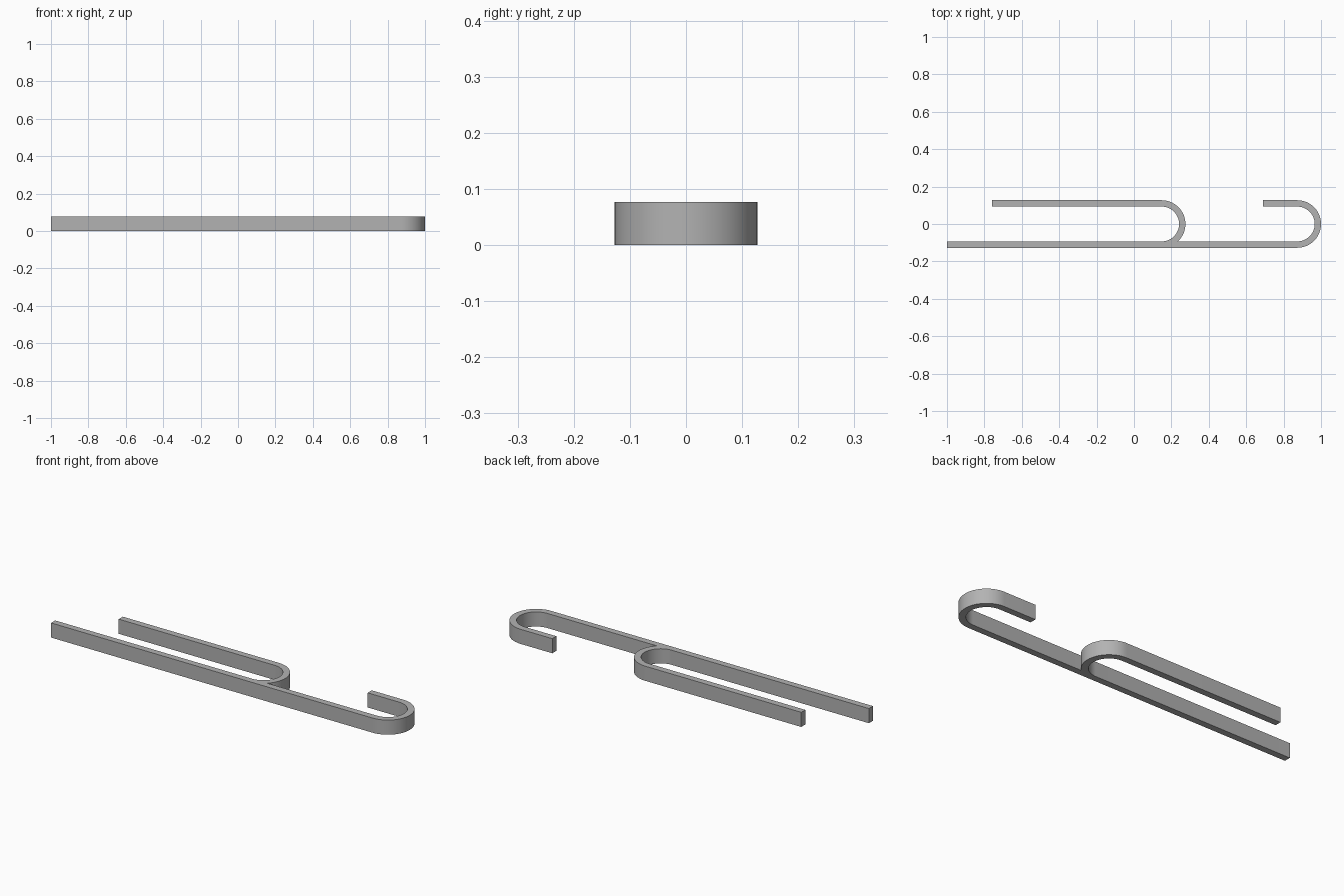
import bpy
import bmesh
from math import sin, cos, asin, radians, degrees

cube = bpy.data.objects.get("Cube")
if cube:
    bpy.data.objects.remove(cube, do_unlink=True)

HEIGHT = 0.077
OUTER, INNER = 0.127, 0.093      # bend radii; the strip runs between them
HOOK_X, CLIP_X = 0.873, 0.148    # bend centres
SEGMENTS = 32


def arc(cx, radius, start, end):
    """Points along a bend centred on the x axis, angles in degrees."""
    return [(cx + radius * cos(radians(start + (end - start) * i / SEGMENTS)),
             radius * sin(radians(start + (end - start) * i / SEGMENTS)))
            for i in range(SEGMENTS + 1)]


def bend(cx, tip_x, outer_start):
    """Outer bend, square arm tip, then back round the inner bend."""
    return (arc(cx, OUTER, outer_start, 90)
            + [(tip_x, OUTER), (tip_x, INNER)]
            + arc(cx, INNER, 90, -90))


# One continuous outline: long bar, end hook, and clip arm joining the bar
join_angle = -degrees(asin(INNER / OUTER))
outline = ([(-1, -INNER), (-1, -OUTER)]
           + bend(HOOK_X, 0.69, -90)
           + bend(CLIP_X, -0.76, join_angle))

# Extrude the outline to the strip height
bm = bmesh.new()
base = bm.faces.new([bm.verts.new((x, y, 0)) for x, y in outline])
top = bmesh.ops.extrude_face_region(bm, geom=[base], use_keep_orig=True)
bmesh.ops.translate(bm, vec=(0, 0, HEIGHT),
                    verts=[g for g in top["geom"] if isinstance(g, bmesh.types.BMVert)])
bmesh.ops.recalc_face_normals(bm, faces=bm.faces)
mesh = bpy.data.meshes.new("hooked_clip")
bm.to_mesh(mesh)
bm.free()
clip = bpy.data.objects.new("hooked_clip", mesh)
bpy.context.collection.objects.link(clip)

# Plain grey material
grey = bpy.data.materials.new("grey")
grey.use_nodes = True
colour = (0.45, 0.45, 0.45, 1)
grey.diffuse_color = colour
grey.node_tree.nodes["Principled BSDF"].inputs["Base Color"].default_value = colour
mesh.materials.append(grey)

# Smooth bends with crisp edges
bpy.ops.object.select_all(action="DESELECT")
clip.select_set(True)
bpy.context.view_layer.objects.active = clip
bpy.ops.object.shade_smooth_by_angle(angle=radians(30))
